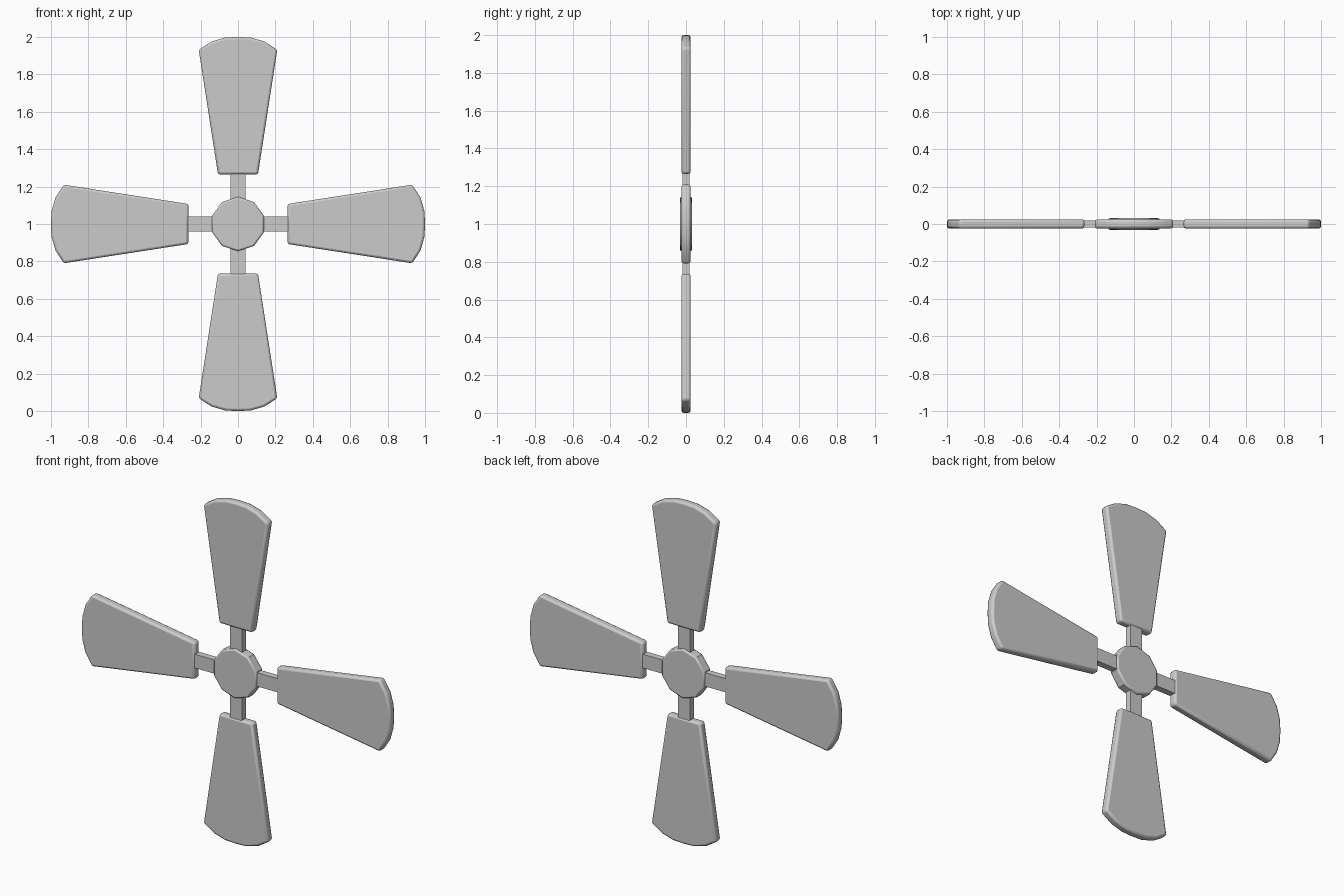
import bpy, bmesh, math
from mathutils import Vector, Matrix

if "Cube" in bpy.data.objects:
    bpy.data.objects.remove(bpy.data.objects["Cube"])

CENTRE = Vector((0, 0, 1))


def plate(name, outline, half_depth, angle=0.0, bevel=0.0, segments=2):
    """Extrude an (x, z) outline along y, turn it about the centre and round its edges."""
    bm = bmesh.new()
    face = bm.faces.new([bm.verts.new((x, -half_depth, z)) for x, z in outline])
    new = bmesh.ops.extrude_face_region(bm, geom=[face])["geom"]
    moved = [v for v in new if isinstance(v, bmesh.types.BMVert)]
    bmesh.ops.translate(bm, verts=moved, vec=(0, 2 * half_depth, 0))
    bmesh.ops.recalc_face_normals(bm, faces=bm.faces)
    bm.transform(Matrix.Translation(CENTRE) @ Matrix.Rotation(angle, 4, 'Y'))
    mesh = bpy.data.meshes.new(name)
    bm.to_mesh(mesh)
    bm.free()
    obj = bpy.data.objects.new(name, mesh)
    bpy.context.collection.objects.link(obj)
    bpy.context.view_layer.objects.active = obj
    bpy.ops.object.select_all(action='DESELECT')
    obj.select_set(True)
    bpy.ops.object.shade_smooth_by_angle(angle=math.radians(35))
    if bevel:
        mod = obj.modifiers.new("rounded_edges", 'BEVEL')
        mod.width = bevel
        mod.segments = segments
        mod.limit_method = 'ANGLE'
        mod.angle_limit = math.radians(40)
        # keep the rounding ahead of any smoothing modifier
        obj.modifiers.move(len(obj.modifiers) - 1, 0)
    return obj


# Ten-sided hub with a point at the top
hub = [(0.145 * math.sin(i * math.pi / 5), 0.145 * math.cos(i * math.pi / 5))
       for i in range(10)]
plate("hub", hub, 0.031, bevel=0.009)

# Blade outline: narrow root, flared sides, faceted curved tip
half = [(0.107, 0.265), (0.21, 0.932), (0.141, 0.976), (0.068, 0.997)]
blade = half + [(0, 1.0)] + [(-x, z) for x, z in reversed(half)]
arm = [(-0.04, 0.08), (0.04, 0.08), (0.04, 0.29), (-0.04, 0.29)]

# Four arms and blades around the hub
for i in range(4):
    turn = i * math.pi / 2
    plate(f"arm_{i + 1}", arm, 0.019, turn)
    plate(f"blade_{i + 1}", blade, 0.024, turn, bevel=0.012)
